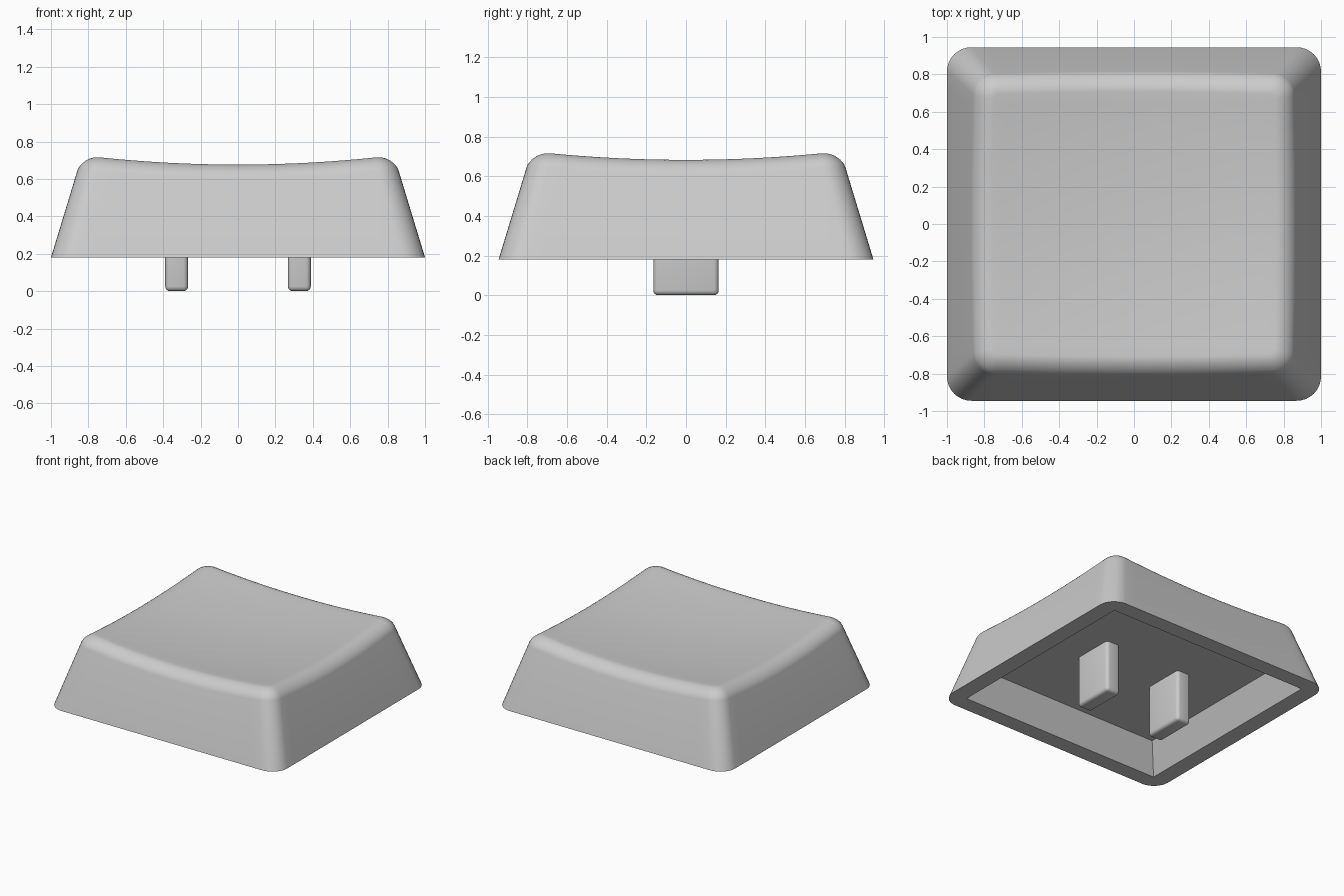
import bpy, bmesh, math
from mathutils import Vector

if "Cube" in bpy.data.objects:
    bpy.data.objects.remove(bpy.data.objects["Cube"])

BASE_Z, CEILING_Z = 0.18, 0.40
HX, HY, BASE_R = 1.0, 0.945, 0.13
SLOPE = 0.304            # inward lean of the walls per unit of height
FILLET = 0.085           # set-back of the rounded top edge
SIDE_SEG, CORNER_SEG = 20, 8

grey = bpy.data.materials.new("light_grey")
grey.diffuse_color = (0.6, 0.6, 0.6, 1)
grey.use_nodes = True
grey.node_tree.nodes["Principled BSDF"].inputs["Base Color"].default_value = grey.diffuse_color


def dish(x, y):
    """Height of the scooped top surface."""
    return 0.64 + 0.073 * (x * x + y * y)


def outline(hx, hy, r):
    """Rounded rectangle as (point, outward normal) pairs, counter-clockwise."""
    pts = []
    corners = [(1, 1), (-1, 1), (-1, -1), (1, -1)]
    for q, (sx, sy) in enumerate(corners):
        c = Vector((sx * (hx - r), sy * (hy - r)))
        for i in range(CORNER_SEG + 1):
            a = math.pi / 2 * (q + i / CORNER_SEG)
            n = Vector((math.cos(a), math.sin(a)))
            pts.append((c + n * r, n))
        # straight run to the next corner
        tx, ty = corners[(q + 1) % 4]
        end = Vector((tx * (hx - r), ty * (hy - r))) + n * r
        start = pts[-1][0]
        for i in range(1, SIDE_SEG):
            pts.append((start.lerp(end, i / SIDE_SEG), n))
    return pts


def finish(name, bm):
    bmesh.ops.recalc_face_normals(bm, faces=bm.faces[:])
    mesh = bpy.data.meshes.new(name)
    bm.to_mesh(mesh)
    bm.free()
    mesh.materials.append(grey)
    ob = bpy.data.objects.new(name, mesh)
    bpy.context.collection.objects.link(ob)
    bpy.ops.object.select_all(action='DESELECT')
    ob.select_set(True)
    bpy.context.view_layer.objects.active = ob
    bpy.ops.object.shade_smooth_by_angle(angle=math.radians(30))
    return ob


def flat_ring(hx, hy, r, z):
    return [Vector((p.x, p.y, z)) for p, n in outline(hx, hy, r)]


def build_cap():
    # outer wall: base outline leaning in to a smaller outline at z = 0.8
    low = outline(HX, HY, BASE_R)
    lean = SLOPE * (0.8 - BASE_Z)
    high = outline(HX - lean, HY - lean, 0.105)
    fillet_steps = 8
    fillet = [[] for _ in range(fillet_steps + 1)]
    for (p0, n), (p1, _) in zip(low, high):
        a, b = Vector((*p0, BASE_Z)), Vector((*p1, 0.8))
        edge = b
        for _ in range(12):      # where the wall meets the dish
            t = (dish(edge.x, edge.y) - BASE_Z) / (0.8 - BASE_Z)
            edge = a.lerp(b, t)
        start = edge + (a - edge).normalized() * FILLET
        q = edge.xy - n * FILLET
        end = Vector((q.x, q.y, dish(q.x, q.y)))
        # rounded edge as a near-circular rational curve
        w = 0.62
        for k in range(fillet_steps + 1):
            t = k / fillet_steps
            c0, c1, c2 = (1 - t) ** 2, 2 * t * (1 - t) * w, t * t
            fillet[k].append((start * c0 + edge * c1 + end * c2) / (c0 + c1 + c2))

    # underside cavity, rim, wall and rounded edge
    rings = [flat_ring(0.775, 0.722, 0, CEILING_Z),
             flat_ring(HX - 0.13, HY - 0.125, 0, BASE_Z),
             flat_ring(HX, HY, BASE_R, BASE_Z)] + fillet
    # scooped top, shrinking towards the middle
    for k in range(1, 12):
        s = 1 - k / 12
        rings.append([Vector((v.x * s, v.y * s, dish(v.x * s, v.y * s)))
                      for v in fillet[-1]])

    bm = bmesh.new()
    vr = [[bm.verts.new(v) for v in ring] for ring in rings]
    n = len(vr[0])
    for r0, r1 in zip(vr, vr[1:]):
        for i in range(n):
            j = (i + 1) % n
            bm.faces.new((r0[i], r0[j], r1[j], r1[i]))
    centre = bm.verts.new((0, 0, dish(0, 0)))
    for i in range(n):
        bm.faces.new((vr[-1][i], vr[-1][(i + 1) % n], centre))
    bm.faces.new(vr[0][::-1])
    bmesh.ops.remove_doubles(bm, verts=bm.verts[:], dist=1e-5)
    finish("key_cap_shell", bm)


def build_prong(name, x):
    bm = bmesh.new()
    bmesh.ops.create_cube(bm, size=1)
    top = CEILING_Z + 0.05
    for v in bm.verts:
        v.co = Vector((x + v.co.x * 0.122, v.co.y * 0.33, (v.co.z + 0.5) * top))
    bmesh.ops.bevel(bm, geom=bm.edges[:], offset=0.025, segments=4,
                    profile=0.5, affect='EDGES')
    finish(name, bm)


build_cap()
# two mounting prongs under the cap
for name, x in (("left_prong", -0.328), ("right_prong", 0.328)):
    build_prong(name, x)
